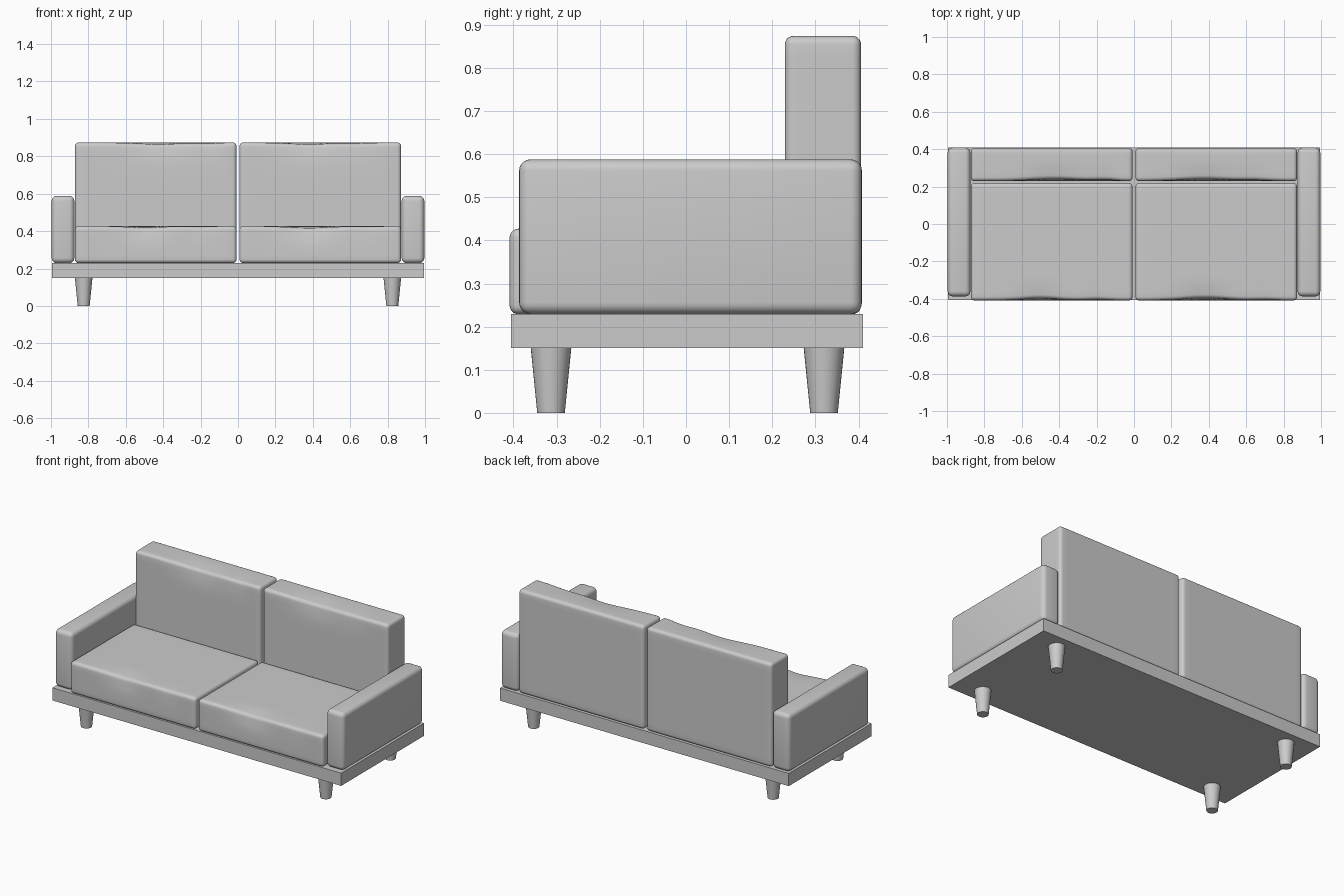
import bpy, bmesh, math
from mathutils import Vector

if "Cube" in bpy.data.objects:
    bpy.data.objects.remove(bpy.data.objects["Cube"])


def finish(name, bm, angle=40):
    me = bpy.data.meshes.new(name)
    bmesh.ops.recalc_face_normals(bm, faces=bm.faces[:])
    bm.to_mesh(me)
    bm.free()
    ob = bpy.data.objects.new(name, me)
    bpy.context.collection.objects.link(ob)
    bpy.ops.object.select_all(action='DESELECT')
    ob.select_set(True)
    bpy.context.view_layer.objects.active = ob
    bpy.ops.object.shade_smooth_by_angle(angle=math.radians(angle))
    return ob


def box(lo, hi, radius=0.0, cuts=(0, 0, 0)):
    """Box between two corners, optionally rounded and sliced on each axis."""
    lo, hi = Vector(lo), Vector(hi)
    bm = bmesh.new()
    bmesh.ops.create_cube(bm, size=1)
    for v in bm.verts:
        v.co = Vector([(lo[i] + hi[i]) / 2 + v.co[i] * (hi[i] - lo[i]) for i in range(3)])
    if radius:
        bmesh.ops.bevel(bm, geom=bm.edges[:], offset=radius, segments=5,
                        profile=0.5, affect='EDGES')
    for axis, n in enumerate(cuts):
        no = Vector([float(axis == i) for i in range(3)])
        for k in range(1, n + 1):
            t = lo[axis] + radius + (hi[axis] - lo[axis] - 2 * radius) * k / (n + 1)
            bmesh.ops.bisect_plane(bm, geom=bm.verts[:] + bm.edges[:] + bm.faces[:],
                                   plane_co=no * t, plane_no=no, dist=1e-5)
    return bm


def cushion(name, lo, hi, cuts, dents):
    """Soft cushion whose top front edge is pressed in at the given dents (x, width, depth)."""
    bm = box(lo, hi, 0.02, cuts)
    for v in bm.verts:
        d = math.hypot(v.co.y - lo[1], v.co.z - hi[2])
        side = min(1, min(v.co.x - lo[0], hi[0] - v.co.x) / 0.08)
        press = sum(a * math.exp(-((v.co.x - x) / w) ** 2) for x, w, a in dents)
        press *= side * math.exp(-(d / 0.07) ** 2)
        v.co += Vector((0, 1, -0.8)) * press
    return finish(name, bm, 60)


# Base platform
finish("base", box((-0.995, -0.406, 0.15), (0.995, 0.41, 0.229)), 30)

# Tapered legs
for sx, side in ((-1, "left"), (1, "right")):
    for y, end in ((-0.313, "front"), (0.32, "back")):
        bm = bmesh.new()
        bmesh.ops.create_cone(bm, cap_ends=True, segments=32, radius1=0.032,
                              radius2=0.047, depth=0.15)
        bmesh.ops.translate(bm, verts=bm.verts[:], vec=(sx * 0.825, y, 0.075))
        finish(f"{end}_{side}_leg", bm)

# Armrests
for sx, side in ((-1, "left"), (1, "right")):
    x0, x1 = sorted((sx * 0.875, sx * 0.996))
    finish(f"{side}_armrest", box((x0, -0.387, 0.229), (x1, 0.408, 0.588), 0.027), 60)

# Seat and back cushions, each pair slightly differently creased
seat_dents = {"left": ((-0.5, 0.13, 0.012), (-0.2, 0.08, 0.005)),
              "right": ((0.38, 0.16, 0.014), (0.7, 0.08, 0.004))}
back_dents = {"left": ((-0.42, 0.18, 0.012), (-0.15, 0.08, 0.006)),
              "right": ((0.38, 0.18, 0.012), (0.65, 0.1, 0.005))}
for sx, side in ((-1, "left"), (1, "right")):
    x0, x1 = sorted((sx * 0.008, sx * 0.872))
    cushion(f"{side}_seat_cushion", (x0, -0.409, 0.229), (x1, 0.219, 0.427),
            (24, 20, 6), seat_dents[side])
    cushion(f"{side}_back_cushion", (x0, 0.229, 0.229), (x1, 0.406, 0.874),
            (24, 6, 20), back_dents[side])
